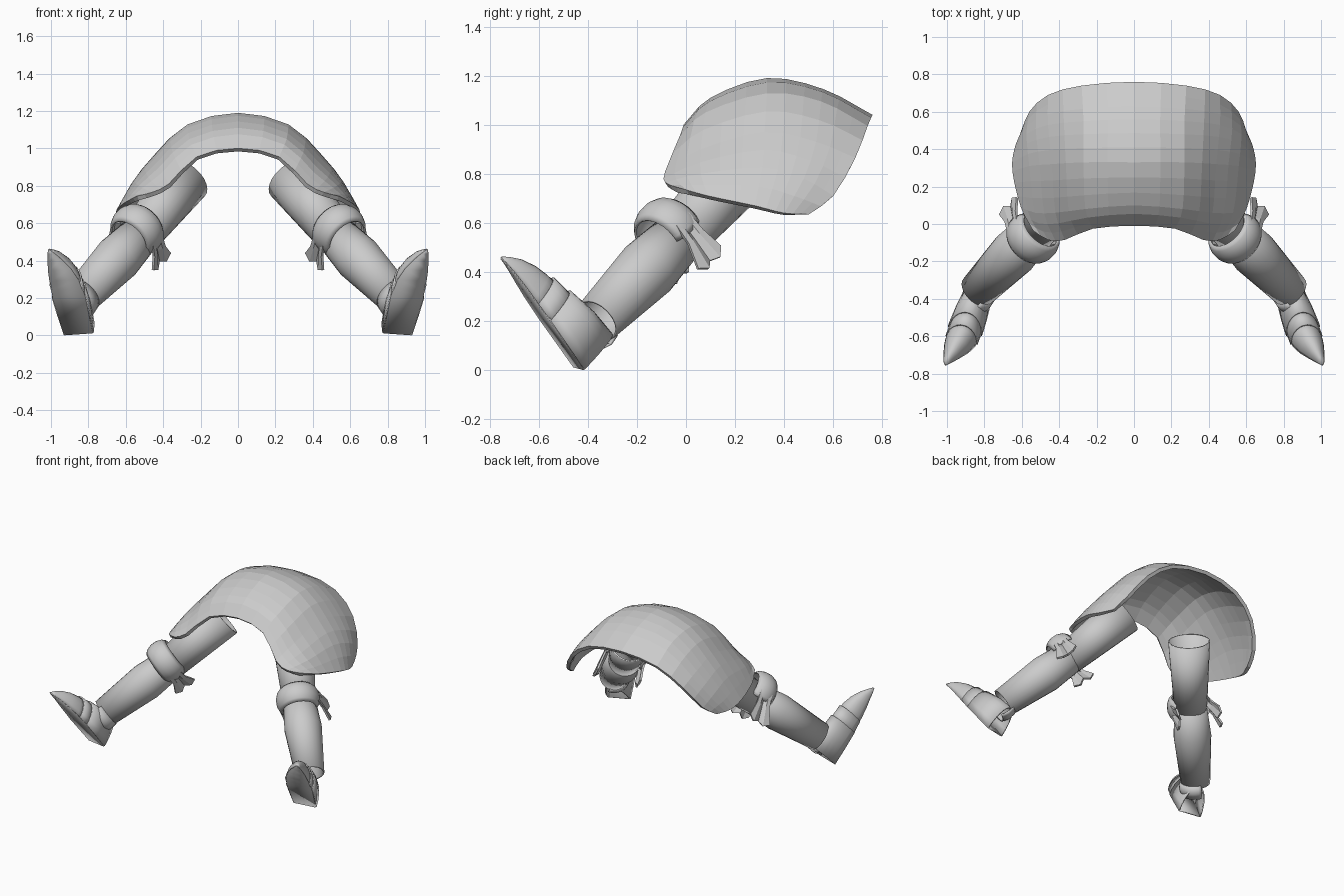
import bpy, bmesh, math
from mathutils import Vector as V

if "Cube" in bpy.data.objects:
    bpy.data.objects.remove(bpy.data.objects["Cube"])


def make(name, rings, loop=False, thick=0.01, offset=0, mirror=True, smooth=30):
    """Skin a list of point rings, give it thickness and mirror it across x."""
    bm = bmesh.new()
    grid = [[bm.verts.new(p) for p in ring] for ring in rings]
    n = len(rings[0])
    for a, b in zip(grid, grid[1:]):
        for i in range(n if loop else n - 1):
            j = (i + 1) % n
            bm.faces.new((a[i], a[j], b[j], b[i]))
    me = bpy.data.meshes.new(name)
    bm.to_mesh(me)
    bm.free()
    ob = bpy.data.objects.new(name, me)
    bpy.context.collection.objects.link(ob)
    if thick:
        m = ob.modifiers.new("thickness", 'SOLIDIFY')
        m.thickness, m.offset = thick, offset
    if mirror:
        ob.modifiers.new("mirror", 'MIRROR').use_clip = False
    if smooth:
        bpy.context.view_layer.objects.active = ob
        ob.select_set(True)
        bpy.ops.object.shade_smooth_by_angle(angle=math.radians(smooth))
        ob.select_set(False)
    return ob


def spline(pts, steps):
    """Catmull-Rom through the points."""
    p = [2 * pts[0] - pts[1]] + pts + [2 * pts[-1] - pts[-2]]
    out = []
    for i in range(1, len(p) - 2):
        a, b, c, d = p[i - 1:i + 3]
        for k in range(steps):
            t = k / steps
            out.append(0.5 * (2 * b + (c - a) * t + (2 * a - 5 * b + 4 * c - d) * t * t
                              + (3 * b - a - 3 * c + d) * t ** 3))
    return out + [pts[-1]]


def arc_tube(centre, axis, front, prof, spread=360, n=24):
    """Rings of (distance along axis, radius), swept around the front direction."""
    axis = axis.normalized()
    front = (front - axis * front.dot(axis)).normalized()
    side = axis.cross(front)
    full = spread == 360
    angs = [math.radians(-spread / 2 + spread * i / (n if full else n - 1)) for i in range(n)]
    return [[centre + axis * t + (front * math.cos(a) + side * math.sin(a)) * r for a in angs]
            for t, r in prof]


# Hip shell: half of each row, from the centre line to the side, front to back
rows = [
    [(0, -.01, 1.0), (.22, -.025, .955), (.37, -.085, .81), (.46, -.085, .765), (.54, -.035, .745)],
    [(0, .10, 1.11), (.26, .08, 1.05), (.42, .06, .90), (.53, .06, .80), (.605, .09, .71)],
    [(0, .33, 1.19), (.27, .33, 1.128), (.44, .32, .97), (.56, .31, .825), (.65, .28, .67)],
    [(0, .56, 1.145), (.27, .55, 1.095), (.46, .53, .93), (.575, .48, .78), (.64, .40, .64)],
    [(0, .76, 1.04), (.28, .74, .995), (.46, .69, .865), (.56, .60, .71), (.60, .50, .635)],
]
ctrl = []
for r in rows:
    half = [V(p) for p in r]
    ctrl.append(spline([V((-p.x, p.y, p.z)) for p in half[:0:-1]] + half, 2))
cols = [spline(list(c), 3) for c in zip(*ctrl)]
make("hip_shell", cols, thick=.025, offset=1, mirror=False, smooth=0)

# Leg joints
hip, knee = V((.285, .235, .835)), V((.52, -.03, .54))
calf, ankle = V((.635, -.15, .40)), V((.84, -.36, .205))
fwd = V((0, -1, 1))
thigh_len = (knee - hip).length

# Thigh and shin tubes
make("thigh", arc_tube(hip, knee - hip, fwd, [(0, .136), (thigh_len + .03, .105)]), loop=True)
shin_axis = (ankle - knee).normalized()
shin_len = (ankle - knee).length
make("shin", arc_tube(knee, shin_axis, fwd,
                      [(-.04, .1), ((calf - knee).length, .122), (shin_len, .094)]), loop=True)

# Knee guard, open at the back
kc = V((.54, -.07, .56))
a = V((1, -1, -1)).normalized()
f = V((0, -1, 1)).normalized()
s = a.cross(f)
make("knee_guard", arc_tube(kc, a, f, [(-.075, .112), (-.055, .13), (-.02, .142), (.02, .142),
                                       (.055, .13), (.075, .113)], 230), smooth=40)

# Knee wings, creased fans on both sides of the knee
fan = [(0, .045, .132), (.07, .05, .145), (.17, .08, .16)]
for label, sign, drop in (("inner", 1, 0), ("outer", -1, .04)):
    rings = []
    for d, half, out in fan:
        ring = []
        for k in range(5):
            dip = (.03, 0, .02, 0, .03)[k] if d > .1 else 0
            fold = -.018 if k == 2 else 0
            ring.append(kc + a * half * (k / 2 - 1) - f * (d - dip) + s * sign * (out + fold)
                        - V((0, 0, drop * d / .1)))
        rings.append(ring)
    make("knee_wing_" + label, rings, thick=.014, smooth=0)

# Foot frame: heel point, toe direction, width, up
heel = V((.852, -.435, .008))
toe = V((.21, -.56, .80)).normalized()
wide = V((.96, .25, -.05))
wide = (wide - toe * wide.dot(toe)).normalized()
up = wide.cross(toe)
if up.y < 0:
    up = -up


def arch(along, half, height, lean=0, out=0, drop=0, n=13):
    """Half arch standing on the sole; lean shifts its top along the foot."""
    return [heel + toe * (along + lean * math.sin(b)) + wide * (half * math.cos(b) + out)
            + up * (height * math.sin(b) - drop)
            for b in (math.pi * i / (n - 1) for i in range(n))]


# Overlapping foot plates and pointed toe
tip = [(.29, .08, .122, .03, .0), (.36, .077, .108, .03, .002), (.43, .062, .088, .02, .010),
       (.5, .036, .056, .01, .022, .002), (.545, .016, .028, 0, .032, .006),
       (.57, .002, .004, 0, .036, .01)]
make("foot_rear", [arch(0, .078, .19, .03), arch(.13, .086, .18, .02), arch(.25, .09, .15, .03)])
make("foot_middle", [arch(.2, .083, .148, .03), arch(.335, .084, .125, .03)])
make("foot_toe", [arch(*t) for t in tip])

# One flat sole under all plates
edge = [arch(0, .078, 0), arch(.25, .09, 0), arch(.3, .082, 0)] + [arch(*t) for t in tip[1:]]
make("sole", [(e[0], e[-1]) for e in edge], thick=.008)

# Ankle guard on the inner side of the shin end
make("ankle_guard", arc_tube(ankle, shin_axis, s, [(-.02, .1), (.03, .107), (.075, .095)], 170, 16))
